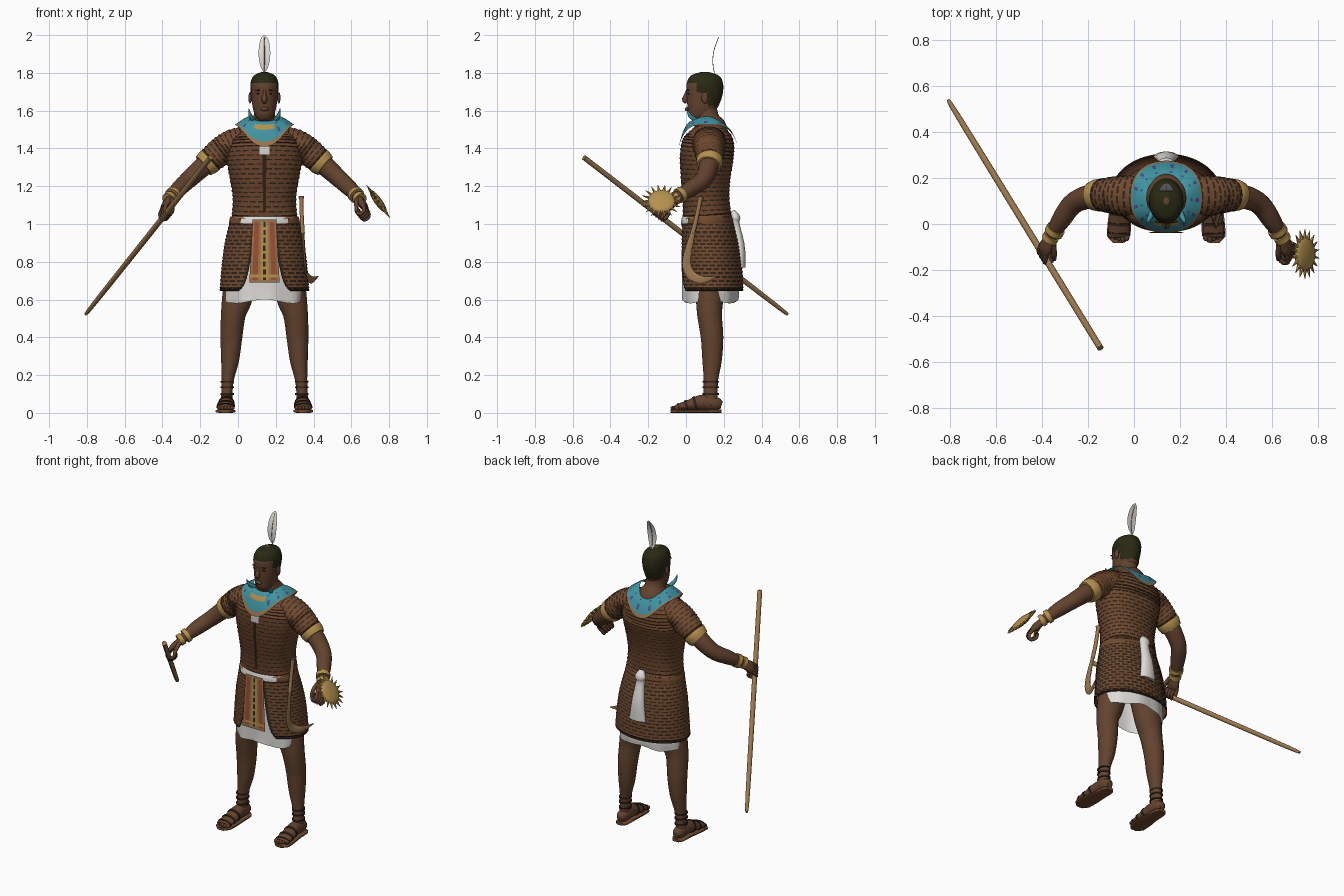
import bpy, bmesh, math
from mathutils import Vector, Matrix

if "Cube" in bpy.data.objects:
    bpy.data.objects.remove(bpy.data.objects["Cube"], do_unlink=True)
CX = 0.14  # mirror plane of the figure

def material(name, *rgb):
    m = bpy.data.materials.new(name)
    m.use_nodes = True
    m.diffuse_color = (*rgb, 1)
    m.node_tree.nodes["Principled BSDF"].inputs["Base Color"].default_value = (*rgb, 1)
    return m

SKIN = material("brown skin", 0.125, 0.056, 0.028)
ARMOR = material("leather scales", 0.16, 0.066, 0.028)
DARK = material("dark leather", 0.03, 0.017, 0.009)
HAIR = material("black olive hair", 0.022, 0.022, 0.007)
TEAL = material("teal", 0.05, 0.29, 0.35)
GOLD = material("gold", 0.46, 0.28, 0.075)
WOOD = material("tan wood", 0.32, 0.18, 0.075)
WHITE = material("white cloth", 0.72, 0.71, 0.68)
RED = material("red cloth", 0.34, 0.075, 0.03)
BLUE = material("dusky blue", 0.06, 0.07, 0.24)

def finish(name, bm, mats):
    bmesh.ops.recalc_face_normals(bm, faces=bm.faces)
    me = bpy.data.meshes.new(name)
    bm.to_mesh(me)
    bm.free()
    for m in mats:
        me.materials.append(m)
    ob = bpy.data.objects.new(name, me)
    bpy.context.collection.objects.link(ob)
    bpy.ops.object.select_all(action="DESELECT")
    ob.select_set(True)
    bpy.context.view_layer.objects.active = ob
    bpy.ops.object.shade_smooth_by_angle(angle=math.radians(50))

def grid(name, nu, nv, fn, mats, paint=None, closed=False, caps=False):
    """Surface of nu x nv points; paint(i, j, centre) picks the colour of a face."""
    bm = bmesh.new()
    vs = [[bm.verts.new(fn(i, j)) for j in range(nv)] for i in range(nu)]
    for i in range(nu - 1):
        for j in range(nv if closed else nv - 1):
            k = (j + 1) % nv
            f = bm.faces.new((vs[i][j], vs[i][k], vs[i + 1][k], vs[i + 1][j]))
            f.material_index = paint(i, j, f.calc_center_median()) if paint else 0
    if caps:
        bm.faces.new(vs[0])
        bm.faces.new(vs[-1])
    finish(name, bm, mats)

def sample(pts, t):
    """Catmull-Rom point on a list of tuples, t from 0 to 1."""
    s = min(max(t, 0), 1) * (len(pts) - 1)
    k = min(int(s), len(pts) - 2)
    f = s - k
    near = (pts[min(max(k + d, 0), len(pts) - 1)] for d in (-1, 0, 1, 2))
    return [0.5 * (2 * b + (c - a) * f + (2 * a - 5 * b + 4 * c - d) * f * f
                   + (3 * b - a - 3 * c + d) * f ** 3) for a, b, c, d in zip(*near)]

def soft(v, power):
    """Signed exponent that turns a circle into a rounded box."""
    return math.copysign(abs(v) ** (2 / power), v)

def sweep(name, pts, mats, steps=12, segs=16, paint=None, ref=(1, 0, 0), power=2, ts=None, bump=0):
    """Capped tube through (x, y, z, radius_a, radius_b) points."""
    ts = ts or [i / steps for i in range(steps + 1)]
    rings = []
    for i, t in enumerate(ts):
        x, y, z, ra, rb = sample(pts, t)
        d = (Vector(sample(pts, t + 0.01)[:3]) - Vector(sample(pts, t - 0.01)[:3])).normalized()
        a = Vector(ref)
        a = (a - d * a.dot(d)).normalized()
        g = bump * (i % 2)
        rings.append((Vector((x, y, z)), a * (abs(ra) + g), d.cross(a) * (abs(rb) + g)))
    def fn(i, j):
        an = math.tau * (j + 0.5) / segs - math.pi / 2
        o, a, b = rings[i]
        return o + a * soft(math.cos(an), power) + b * soft(math.sin(an), power)
    grid(name, len(ts), segs, fn, mats, paint, True, True)

def scaled(name, pts, rows, segs, power=2, extra=lambda j, c: None):
    """Tube covered in overlapping scale rows with dark broken seams."""
    def paint(i, j, c):
        special = extra(j, c)
        return special if special is not None else int(i % 2 == 0 and (j + i) % 4 > 0)
    ts = [t / rows for k in range(rows) for t in (k, k + 0.28)] + [1]
    sweep(name, pts, [ARMOR, DARK, WHITE, WOOD], segs=segs, paint=paint, power=power, ts=ts, bump=0.004)

def ball(name, loc, size, mat, rot=Matrix()):
    bm = bmesh.new()
    m = Matrix.Translation(loc) @ rot @ Matrix.Diagonal((*size, 1))
    bmesh.ops.create_uvsphere(bm, u_segments=20, v_segments=10, radius=1, matrix=m)
    finish(name, bm, [mat])

# torso armour with a dark front lacing and a tan lower rim
def lacing(j, c):
    if c.z < 1.038:
        return 3
    if j == 95 and 1.06 < c.z < 1.36:
        return 1
    return 2 if j in (94, 95, 0) and 1.37 < c.z < 1.41 else None

scaled("torso_armour", [(CX, .112, 1.03, .172, .127), (CX, .106, 1.14, .166, .122), (CX, .104, 1.25, .183, .13),
       (CX, .11, 1.36, .2, .14), (CX, .12, 1.455, .18, .128), (CX, .12, 1.525, .07, .065)], 24, 96, 2.3, lacing)
sweep("belt", [(CX, .112, .985, .183, .134), (CX, .112, 1.01, .188, .139), (CX, .112, 1.04, .18, .132)],
      [ARMOR, WHITE, DARK], 4, 64, lambda i, j, c: 2 if i == 0 else int(c.y < .012))

# scale skirt, open at the front with a dark trim
SKIRT = [(CX, .112, 1.02, .18, .134), (CX, .125, .895, .209, .152), (CX, .133, .77, .225, .162), (CX, .136, .645, .235, .166)]
ROWS, COLS = 40, 92
def skirt_point(i, j):
    t = i / ROWS
    x, y, z, rx, ry = sample(SKIRT, t)
    gap = (0.045 + 0.05 * t + 0.05 * t ** 7) / rx
    an = gap + (math.tau - 2 * gap) * j / (COLS - 1)
    g = 0.004 * (i % 2)
    return x + (rx + g) * math.sin(an), y - (ry + g) * math.cos(an), z

grid("scale_skirt", ROWS + 1, COLS, skirt_point, [ARMOR, DARK],
     lambda i, j, c: int(i >= ROWS - 2 or j in (0, COLS - 2) or (i % 2 == 1 and (j + i) % 4 < 3)))

# white underskirt with a wavy hem
UNDER = [(CX, .112, 1.0, .165, .12), (CX, .122, .85, .198, .145), (CX, .13, .66, .214, .15), (CX, .128, .59, .212, .148)]
def under_point(i, j):
    t, an = i / 14, math.tau * j / 72
    x, y, z, rx, ry = sample(UNDER, t)
    w = 1 + 0.025 * t * t * math.sin(9 * an)
    return x + rx * w * math.sin(an), y - ry * w * math.cos(an), z + 0.01 * t ** 4 * math.cos(4 * an)

grid("underskirt", 15, 72, under_point, [WHITE], closed=True)

# striped apron and rear sash
STRIPES = [1, 0, 0, 1, 2, 3, 2, 1, 0, 0, 1]
grid("apron", 25, 12, lambda i, j: (CX + (j / 11 - .5) * (.125 + .035 * i / 24), -.034 - .006 * i / 24, 1.025 - .335 * i / 24),
     [RED, WOOD, GOLD, DARK], lambda i, j, c: 1 if i in (0, 23) else 2 if i == 21 or (j == 5 and i % 3 == 0) else STRIPES[j])
sweep("rear_sash", [(CX, .245, 1.07, .015, .012), (CX, .262, 1.035, .035, .025), (CX, .262, 1.0, .028, .022),
      (CX, .285, .88, .042, .027), (CX, .285, .77, .058, .03)], [WHITE], 14, 20)

# neck, and a broad collar with blue beads, a gold front plate and a tan border
sweep("neck", [(CX, .13, 1.45, .1, .1), (CX, .125, 1.51, .095, .09), (CX, .11, 1.56, .06, .066), (CX, .1, 1.63, .054, .06)],
      [SKIN], 10, 32)
def collar_point(i, j):
    t, an = i / 10, math.tau * j / 64
    s, c = soft(math.sin(an), 2.3), soft(math.cos(an), 2.3)
    front = c > 0
    inner = 1.57 - (.025 if front else .05) * c * c
    drop = inner - 1.525 + (.115 if front else .112) * c ** 4
    depth = .082 + .07 * t if front else .088 + .074 * t
    return CX + (.085 + .072 * t) * s, .113 - depth * c, inner - drop * t ** (1.2 + .9 * c * c)

def collar_rule(i, j, c):
    front = j < 4 or j > 59
    if i == 9 or (i in (4, 5) and front):
        return 1 if i == 9 else 2
    return 3 if i in (3, 6, 7) and not front and j % 5 == 0 else 0

grid("collar", 11, 64, collar_point, [TEAL, WOOD, GOLD, BLUE], collar_rule, True)

# head with painted hair
sweep("head", [(CX, .04, 1.548, .02, .022), (CX, .05, 1.565, .042, .046), (CX, .072, 1.605, .059, .072),
      (CX, .088, 1.65, .067, .088), (CX, .098, 1.7, .073, .097), (CX, .1, 1.745, .074, .096), (CX, .1, 1.785, .057, .075),
      (CX, .1, 1.806, .012, .016)], [SKIN, HAIR], 42, 48,
      lambda i, j, c: int(c.z > 1.745 or (c.z > 1.695 and c.y > .055) or (c.z > 1.625 and c.y > .118)))
sweep("nose", [(CX, .01, 1.71, .007, .01), (CX, .002, 1.68, .01, .014), (CX, -.006, 1.657, .016, .016), (CX, .004, 1.642, .009, .008)],
      [SKIN], 8, 12)
ball("lips", (CX, .006, 1.608), (.023, .012, .011), SKIN)
ball("mouth_line", (CX, .002, 1.609), (.02, .009, .0015), DARK)

# thin curved feather
def feather_point(i, j):
    t = i / 16
    w = .004 + .027 * math.sin(math.pi * (t - .1) / .9) ** .5 if .1 < t < 1 else .003
    return CX + w * (j - 2) / 2, .152 - .06 * t * (1 - t) + .027 * t * t, 1.79 + .21 * t

grid("feather", 17, 5, feather_point, [WHITE])
sweep("quill", [(*feather_point(i, 2), .002, .002) for i in (0, 5, 10, 15)], [WOOD], 9, 6)

# everything that repeats on both sides
for s, side in ((1, "left_"), (-1, "right_")):
    def P(off, y, z, *r):
        return (CX + s * off, y, z, *r)
    ball(side + "ear", P(.076, .1, 1.668), (.009, .018, .03), SKIN)
    ball(side + "eye", P(.03, .014, 1.69), (.011, .006, .004), DARK)
    ball(side + "brow", P(.031, .011, 1.708), (.018, .006, .003), HAIR)
    sweep(side + "collar_tip", [P(.06, .05, 1.55, .014, .014), P(.075, .02, 1.575, .01, .01), P(.083, .005, 1.61, .002, .002)], [TEAL], 6, 8)

    # arm, sleeve and bands
    sweep(side + "arm", [P(.15, .12, 1.45, .06, .06), P(.29, .125, 1.335, .055, .055), P(.395, .095, 1.24, .047, .047),
          P(.455, .02, 1.185, .042, .042), P(.5, -.055, 1.135, .027, .027)], [SKIN], 20, 20)
    scaled(side + "sleeve", [P(.1, .12, 1.445, .07, .085), P(.17, .122, 1.425, .073, .085), P(.23, .125, 1.385, .074, .078),
           P(.29, .126, 1.335, .066, .066)], 11, 48, 2)
    sweep(side + "arm_band", [P(.276, .126, 1.347, .066, .066), P(.295, .125, 1.33, .071, .071), P(.322, .12, 1.308, .062, .062)], [GOLD], 5, 28)
    for k, (a, r) in enumerate(((.478, .042), (.497, .036))):
        sweep(f"{side}bracelet_{k}", [P(a, 1.62 * (.466 - a), 1.16 - (a - .478), r, r), P(a + .012, 1.62 * (.454 - a), 1.148 - (a - .478), r, r)], [GOLD], 2, 20)

    # hand curled round a grip line
    d, q = Vector((.48 * s, -.71, -.51)).normalized(), Vector((-.44 * s, -.71, .55)).normalized()
    n = d.cross(q) * s
    wrist = Vector(P(.495, -.05, 1.14))
    def H(a, b, c, *r):
        return (*(wrist + d * a + q * b + n * c), *r)
    sweep(side + "palm", [H(-.01, 0, 0, .025, .024), H(.03, 0, .004, .032, .022), H(.07, 0, .008, .039, .022), H(.098, 0, .01, .034, .014)],
          [SKIN], 10, 16, ref=q)
    for k in range(4):
        b = (k - 1.5) * .019
        sweep(f"{side}finger_{k}", [H(.085, b, .008, .011, .011), H(.13, b, .022, .0105, .0105), H(.133, b, .052, .0105, .0105),
              H(.1, b, .058, .01, .01), H(.082, b, .04, .008, .008)], [SKIN], 10, 8)
    sweep(side + "thumb", [H(.03, .025, .012, .014, .014), H(.075, .042, .035, .012, .012), H(.11, .034, .062, .008, .008)], [SKIN], 8, 8)

    # leg and sandalled foot
    sweep(side + "leg", [P(.1, .125, .85, .09, .1), P(.142, .125, .62, .082, .075), P(.165, .125, .52, .066, .066),
          P(.175, .138, .4, .058, .06), P(.182, .138, .28, .048, .052), P(.194, .132, .18, .033, .039),
          P(.199, .13, .1, .03, .038), P(.2, .13, .04, .034, .04)], [SKIN], 28, 24)
    foot = [P(.199, .188, .04, .018, .02), P(.199, .16, .048, .034, .036), P(.2, .09, .056, .037, .042),
            P(.203, .02, .042, .044, .029), P(.206, -.04, .031, .046, .017), P(.206, -.055, .027, .043, .011)]
    sweep(side + "foot", foot, [SKIN], 16, 20)
    sweep(side + "sole", [(x, y, .009, w + .006, .009) for x, y, z, w, h in foot] + [P(.205, -.082, .009, .024, .009)], [ARMOR], 16, 16, power=4)
    for k in range(5):
        ball(f"{side}toe_{k}", P(.172 + .017 * k, -.062 + .007 * abs(k - 1), .026), (.01 if k else .013, .02, .012), SKIN)
    for k, z in enumerate((.1, .135, .165)):
        sweep(f"{side}ankle_strap_{k}", [P(.198, .131, z + h, .036, .043) for h in (-.004, .004)], [DARK], 2, 24)
    for k, t in enumerate((.5, .64, .78)):
        ends = (sample(foot, t), sample(foot, t + .035))
        sweep(f"{side}foot_strap_{k}", [(*p[:3], p[3] + .003, p[4] + .004) for p in ends], [DARK], 2, 20)

# long staff in the right hand
tail, tip = Vector((-.808, .54, .52)), Vector((-.145, -.54, 1.352))
sweep("staff", [(*tail.lerp(tip, t), r, r) for t, r in ((0, .003), (.06, .012), (.5, .0145), (.94, .014), (1, .014))], [WOOD], 24, 14)

# sickle sword at the left hip
sweep("sword_grip", [(.335, .078, 1.145, .016, .018), (.336, .073, 1.12, .011, .012), (.338, .055, 1.03, .011, .012),
      (.343, .035, .95, .011, .013)], [WOOD], 12, 12)
sweep("sword_blade", [(.343, .035, .95, .008, .014), (.35, .012, .86, .007, .02), (.355, .003, .785, .007, .024),
      (.365, .03, .728, .006, .026), (.39, .09, .705, .005, .02), (.425, .16, .722, .002, .003)], [WOOD], 24, 10)

# spiked sun disc by the left hand
tilt = Vector((.81, 0, .58)).to_track_quat("Z", "Y").to_matrix().to_4x4()
sun = Vector((.742, -.13, 1.12))
ball("sun_disc", sun, (.073, .073, .02), GOLD, tilt)
bm = bmesh.new()
for k in range(18):
    m = (Matrix.Translation(sun) @ tilt @ Matrix.Rotation(math.tau * k / 18, 4, "Z")
         @ Matrix.Translation((.087, 0, 0)) @ Matrix.Rotation(math.pi / 2, 4, "Y"))
    bmesh.ops.create_cone(bm, cap_ends=True, segments=6, radius1=.01, radius2=.001, depth=.042, matrix=m)
finish("sun_spikes", bm, [GOLD])
